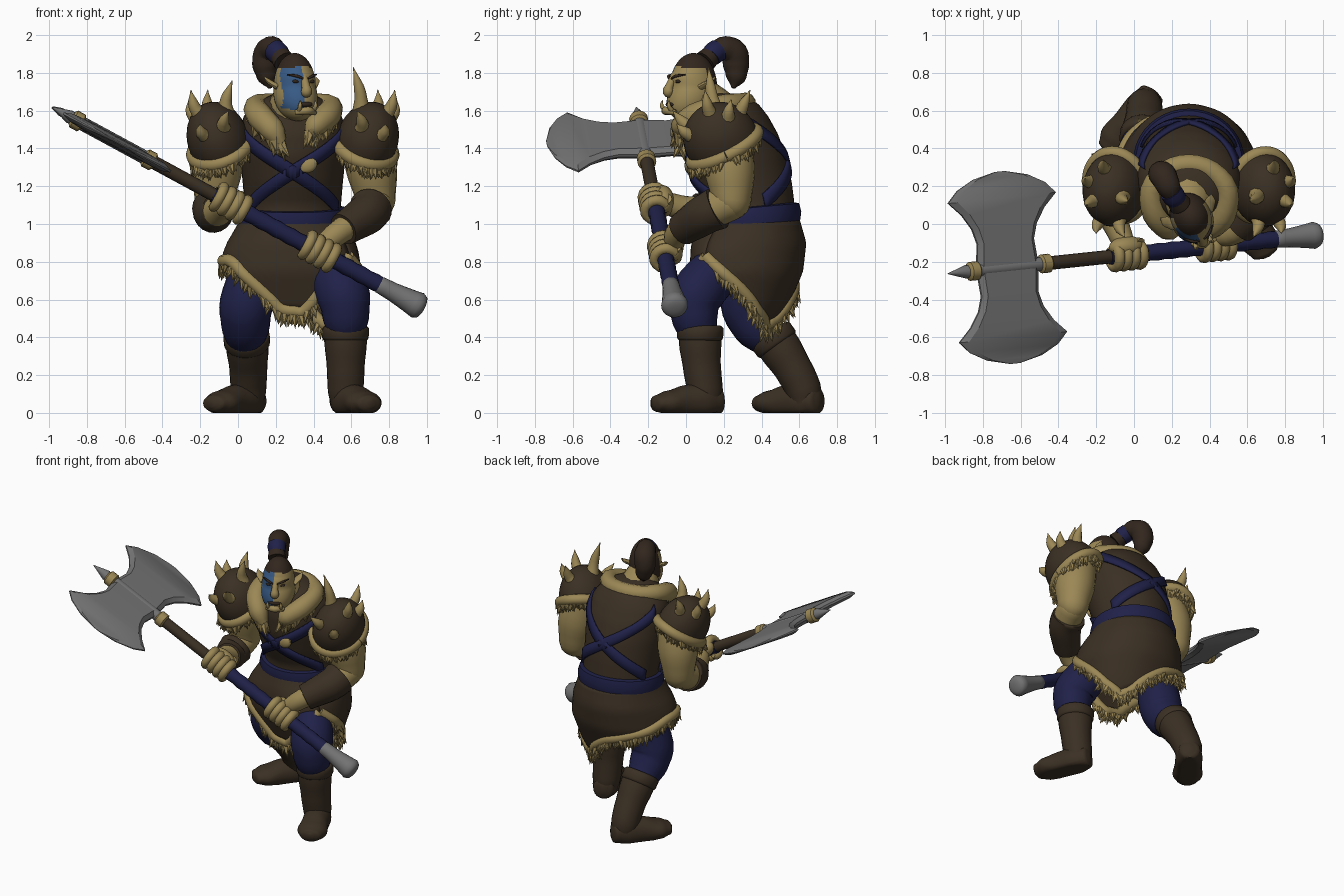
import bpy, bmesh, math, random
from mathutils import Vector as V, Matrix as M

if "Cube" in bpy.data.objects:
    bpy.data.objects.remove(bpy.data.objects["Cube"])
random.seed(4)

def material(name, c):
    m = bpy.data.materials.new(name)
    m.diffuse_color = (*c, 1)
    m.use_nodes = True
    m.node_tree.nodes["Principled BSDF"].inputs["Base Color"].default_value = m.diffuse_color
    return m
BROWN = material("dark leather", (0.043, 0.029, 0.017))
TAN = material("tan skin and fur", (0.33, 0.245, 0.092))
NAVY = material("navy cloth", (0.014, 0.015, 0.065))
GREY = material("grey steel", (0.17, 0.17, 0.173))
HAIR = material("dark hair", (0.032, 0.02, 0.013))
BLUE = material("blue face paint", (0.04, 0.105, 0.24))

def finish(name, bm, mats, rule=None, thick=0, angle=50):
    bmesh.ops.recalc_face_normals(bm, faces=bm.faces)
    for f in bm.faces:
        f.smooth = True
        if rule:
            f.material_index = rule(f.calc_center_median())
    me = bpy.data.meshes.new(name)
    bm.to_mesh(me)
    bm.free()
    me.set_sharp_from_angle(angle=math.radians(angle))
    for m in (mats if isinstance(mats, list) else [mats]):
        me.materials.append(m)
    ob = bpy.data.objects.new(name, me)
    bpy.context.collection.objects.link(ob)
    if thick:
        s = ob.modifiers.new("thickness", 'SOLIDIFY')
        s.thickness = thick
        s.offset = 0
    return ob

def smooth_path(pts, rad, sub):
    pts = [V(p) for p in pts]
    rad = [V((r, r)) if isinstance(r, (int, float)) else V(r) for r in rad]
    out = []
    for i in range(len(pts) - 1):
        a, b, c, d = (pts[max(0, min(len(pts) - 1, i + k))] for k in (-1, 0, 1, 2))
        for j in range(sub):
            t = j / sub
            p = 0.5 * (2*b + (c - a)*t + (2*a - 5*b + 4*c - d)*t*t + (3*b - a - 3*c + d)*t**3)
            out.append((p, rad[i].lerp(rad[i + 1], t*t*(3 - 2*t) if sub > 1 else t)))
    return out + [(pts[-1], rad[-1])]

def skin_rings(bm, rings, caps=True, wrap=True):
    vs = [[bm.verts.new(p) for p in r] for r in rings]
    n = len(vs[0])
    for a, b in zip(vs, vs[1:]):
        for k in range(n if wrap else n - 1):
            bm.faces.new((a[k], a[(k + 1) % n], b[(k + 1) % n], b[k]))
    if caps:
        bm.faces.new(vs[0])
        bm.faces.new(vs[-1])

def tube(bm, pts, rad, n=16, sub=4, ref=None):
    path = smooth_path(pts, rad, sub)
    t0 = path[1][0] - path[0][0]
    nor = V(ref) if ref else (V((0, 1, 0)) if abs(t0.normalized().z) > 0.7 else V((0, 0, 1)))
    rings = []
    for i, (p, r) in enumerate(path):
        t = (path[min(i + 1, len(path) - 1)][0] - path[max(i - 1, 0)][0]).normalized()
        nor = (nor - t * nor.dot(t)).normalized()
        side = t.cross(nor)
        rings.append([p + side*r.x*math.cos(a) + nor*r.y*math.sin(a)
                      for a in (2*math.pi*k/n for k in range(n))])
    skin_rings(bm, rings)

def part(name, mat, pts, rad, **kw):
    bm = bmesh.new()
    tube(bm, pts, rad, **kw)
    return finish(name, bm, mat)

def ball(bm, c, s, rot=None, seg=20):
    mat = M.Translation(c) @ (rot or M.Identity(4)) @ M.Diagonal((*s, 1))
    return bmesh.ops.create_uvsphere(bm, u_segments=seg, v_segments=seg*2//3, radius=1, matrix=mat)['verts']

def fur(name, pts, rad, droop, length=0.07, per=4):
    # thick roll with pointed tufts
    bm = bmesh.new()
    tube(bm, pts, rad, n=10, sub=3)
    for p, r in smooth_path(pts, rad, per):
        for _ in range(2):
            d = (V(droop) + V([random.uniform(-.4, .4) for _ in range(3)])).normalized()
            L = length * random.uniform(.7, 1.15)
            mat = M.Translation(p + d*(r.x*.5 + L*.4)) @ d.to_track_quat('Z', 'Y').to_matrix().to_4x4()
            bmesh.ops.create_cone(bm, segments=6, radius1=r.x*.8, radius2=0, depth=L, matrix=mat)
    return finish(name, bm, TAN)

def surf(rings, th, z, off=0):
    # point on a body of stacked ellipses (z, centre y, rx, ry)
    z0 = max(min(z, rings[-1][0]), rings[0][0])
    for a, b in zip(rings, rings[1:]):
        if a[0] <= z0 <= b[0]:
            t = (z0 - a[0]) / (b[0] - a[0])
            cy, rx, ry = (a[k] + (b[k] - a[k])*t for k in (1, 2, 3))
            break
    return V((.29 + (rx + off)*math.cos(th), cy + (ry + off)*math.sin(th), z))
R = math.radians

# torso, belt and crossed straps
TORSO = [(.98, .34, .265, .24), (1.1, .335, .255, .24), (1.22, .30, .265, .26), (1.36, .265, .28, .265),
         (1.48, .24, .285, .245), (1.57, .225, .26, .21), (1.64, .21, .2, .17), (1.69, .2, .1, .1)]
bm = bmesh.new()
skin_rings(bm, [[surf(TORSO, R(k*9), z) for k in range(40)] for z in
                [.98 + .71*i/24 for i in range(25)]])
finish("torso_jerkin", bm, BROWN)
bm = bmesh.new()
skin_rings(bm, [[surf(TORSO, R(k*9), z + .025*math.sin(R(k*9)), o) for k in range(40)]
                for z, o in ((.985, .0), (.99, .025), (1.04, .034), (1.085, .025), (1.09, 0))])
finish("belt", bm, NAVY)
for i, (a, b, za, zb) in enumerate([(195, 335, 1.5, 1.08), (345, 205, 1.5, 1.08),
                                    (160, 20, 1.55, 1.12), (20, 160, 1.55, 1.12)]):
    bm = bmesh.new()
    skin_rings(bm, [[surf(TORSO, R(a + (b - a)*t/20), za + (zb - za)*t/20 + w, .008)
                     for w in (-.04, 0, .04)] for t in range(21)], caps=False, wrap=False)
    finish("chest_strap", bm, NAVY, thick=.014)
bm = bmesh.new()
ball(bm, surf(TORSO, R(287), 1.31, .015), (.05, .02, .038), M.Rotation(R(-30), 4, 'Y'), 10)
finish("strap_clasp", bm, TAN)

# skirt with front and back flaps, bulging over the thighs, fur hem
SKIRT = [(.40, .31, .20, .13), (.55, .315, .285, .21), (.75, .325, .34, .285), (.9, .335, .315, .292), (1.03, .34, .27, .25)]
EDGE = [(-40, .83), (-12, .69), (16, .55), (40, .47), (60, .50), (82, .60), (100, .67), (128, .72), (150, .75), (180, .81), (212, .81),
        (238, .66), (258, .55), (283, .54), (300, .69), (320, .83)]
def hem(d):
    for (a, za), (b, zb) in zip(EDGE, EDGE[1:]):
        if a <= d <= b:
            return za + (zb - za)*(d - a)/(b - a)
def cloth(d, z):
    bump = .055*math.exp(-(((d + 180 + 42) % 360 - 180)/32)**2) + .045*math.exp(-((d - 200)/32)**2)
    return surf(SKIRT, R(d), z, bump*max(0, min(1, (1.0 - z)/.15)))
bm = bmesh.new()
skin_rings(bm, [[cloth(d, 1.03 + (hem(d) - 1.03)*i/12) for d in range(-40, 321, 5)]
                for i in range(13)], caps=False, wrap=False)
finish("skirt", bm, BROWN, thick=.02)
hp = [cloth(d, hem(d) - .005) for d in range(-40, 321, 8)]
fur("skirt_fur_hem", hp, [.034]*len(hp), (0, 0, -1), .085, 3)

# legs and boots
part("rear_trouser_leg", NAVY, [(.15, .36, .9), (.1, .345, .76), (.045, .325, .58), (.04, .37, .47), (.04, .46, .38)],
     [.09, .135, .142, .13, .10], n=24)
part("front_trouser_leg", NAVY, [(.42, .31, .9), (.49, .17, .76), (.555, .06, .63), (.57, .045, .52), (.57, .07, .42)],
     [.09, .135, .142, .125, .10], n=24)
def boot(name, shaft, heel, toe):
    bm = bmesh.new()
    tube(bm, shaft, [.115, .112, .1, .095, .08], n=24)
    h, t = V(heel), V(toe)
    d = (t - h).normalized()
    tube(bm, [h - d*.09, h - d*.065, h + d*.03, h.lerp(t, .55), t, t + d*.07, t + d*.095],
         [(.02, .03), (.07, .075), (.09, .1), (.09, .09), (.1, .066), (.072, .045), (.02, .02)], n=24)
    s0, s1 = V(shaft[0]), V(shaft[1])
    u = (s1 - s0).normalized()
    tube(bm, [s0 - u*.015, s0, s0 + u*.05, s0 + u*.065], [.105, .123, .122, .11], n=24, sub=2)
    for v in bm.verts:
        v.co.z = max(v.co.z, .012) - .012
    finish(name, bm, BROWN)
boot("rear_boot", [(.045, .45, .42), (.05, .50, .35), (.055, .57, .24), (.055, .62, .14), (.055, .63, .06)],
     (.055, .635, .075), (-.085, .45, .065))
boot("front_boot", [(.57, .075, .46), (.57, .075, .38), (.57, .085, .25), (.57, .1, .14), (.57, .11, .06)],
     (.575, .11, .075), (.665, -.09, .065))

# axe along a slanted line
def P(x):
    return V((x, -.06 - (.95 - x)*.105, .57 + (.95 - x)*.542))
D = (P(-1) - P(1)).normalized()
W = (V((0, 1, 0)) - D*D.y).normalized()
part("axe_shaft", BROWN, [P(.8), P(-.48)], [.036, .036], sub=1)
part("axe_grip_wrap", NAVY, [P(.76 - .89*i/24) for i in range(25)], [.042 + .004*(i % 2) for i in range(25)], sub=1)
part("axe_pommel", GREY, [P(x) for x in (.74, .75, .82, .90, .95, .975, .985)],
     [.03, .045, .05, .062, .072, .058, .02], n=20, sub=2)
for x in (-.47, -.85):
    part("axe_collar_ring", TAN, [P(x + .03), P(x + .02), P(x - .02), P(x - .03)], [.035, .05, .05, .035], sub=1)
part("axe_socket", GREY, [P(-.47), P(-.86)], [.037, .037], sub=1)
part("axe_tip_spike", GREY, [P(-.86), P(-.89), P(-.985)], [.03, .036, .002], sub=1)
half = [(0, .185, .032), (.14, .17, .03), (.22, .195, .028), (.30, .25, .026), (.37, .325, .022), (.43, .265, .016),
        (.48, .165, .01), (.51, .03, .002)]
N = D.cross(W)
bm = bmesh.new()
skin_rings(bm, [[P(-.67) + W*w + D*h*a + N*t*b for a, b in ((-1, .25), (-.85, 1), (.85, 1), (1, .25), (1, -.25), (.85, -1), (-.85, -1), (-1, -.25))]
                for w, h, t in [(-w, h, t) for w, h, t in half[:0:-1]] + half])
finish("axe_double_blade", bm, GREY, angle=25)

# arms, bracers and gripping hands
def arm(side, pts, fist_x, b0, b1):
    s, a, e, f, w = map(V, pts)
    part(side + "_upper_arm", TAN, [s, a, e, e + V((0, -.03, -.07))], [.125, .135, .105, .05], n=20)
    part(side + "_forearm", TAN, [e + (e - f)*.3, e, f, w, P(fist_x) + V((0, .05, .02))], [.05, .1, .095, .065, .05], n=20)
    part(side + "_bracer", BROWN, [e.lerp(f, b0), e.lerp(f, b0 + .05), f, f.lerp(w, b1 - .04), f.lerp(w, b1)],
         [.09, .115, .107, .09, .07], n=20)
    bm = bmesh.new()
    c = P(fist_x)
    rot = M((D, N, W)).transposed().to_4x4()
    ball(bm, c + V((0, .045, .025)), (.10, .065, .055), rot)
    up, fr = N if N.z > 0 else -N, -W
    for k in range(4):
        o = c + D*(k - 1.5)*.048
        tube(bm, [o + (up*math.sin(R(q)) + fr*math.cos(R(q)))*.06 for q in (150, 110, 70, 30, -15, -60, -100, -130)],
             [.026, .03, .029, .028, .027, .026, .024, .014], n=10, sub=2, ref=D)
    tube(bm, [c + up*.06 - fr*.05 - D*.06, c - fr*.06 - D*.02 - up*.03, c - up*.06], [.035, .03, .018], n=10)
    finish(side + "_hand", bm, TAN)
arm("left", [(.65, .2, 1.5), (.705, .23, 1.3), (.73, .24, 1.12), (.68, .1, 1.05), (.54, -.04, .96)], .43, .5, .85)
arm("right", [(-.07, .22, 1.5), (-.11, .25, 1.3), (-.125, .26, 1.12), (-.13, .11, 1.06), (-.08, -.04, 1.09)], -.04, .6, .5)

# shoulder guards with fur rims and spikes
TIPS = [(.61, .12, 1.83), (.83, .10, 1.71), (.84, .24, 1.66), (.63, -.07, 1.60), (.78, -.05, 1.53), (.74, .34, 1.71)]
for side, sg, c in (("left", 1, V((.685, .185, 1.445))), ("right", -1, V((-.105, .185, 1.445)))):
    ax = V((sg*.3, -.42, .83)).normalized()
    q = V((0, 0, 1)).rotation_difference(ax).to_matrix().to_4x4()
    bm = bmesh.new()
    ball(bm, (0, 0, 0), (.155, .19, .2), seg=32)
    bmesh.ops.delete(bm, geom=[v for v in bm.verts if v.co.z < -.06], context='VERTS')
    bm.transform(M.Translation(c) @ q)
    finish(side + "_shoulder_guard", bm, BROWN, thick=.015)
    rim = [c + (q @ V((.155*math.cos(R(a)), .19*math.sin(R(a)), -.045))) for a in range(0, 361, 15)]
    fur(side + "_shoulder_fur", rim, [.036]*len(rim), (0, 0, -1), .07)
    bm = bmesh.new()
    for t in TIPS:
        tip = V((t[0] if sg > 0 else .58 - t[0], t[1], t[2] - (.07 if sg < 0 and t[2] > 1.8 else 0)))
        d = (tip - c - V((0, 0, .06))).normalized()
        b = c + d*.145
        tube(bm, [b, b.lerp(tip, .5) + V((sg*.015, -.005, -.01)), tip], [.05, .031, .002], n=10)
    finish(side + "_shoulder_spikes", bm, TAN)

# fur collar and neck
fur("fur_collar", [(.225, -.03, 1.43), (.18, -.02, 1.50), (.115, .05, 1.57), (.095, .18, 1.62), (.17, .28, 1.635), (.29, .315, 1.64),
                   (.41, .28, 1.635), (.49, .18, 1.62), (.47, .05, 1.57), (.41, -.02, 1.52), (.375, -.035, 1.48)],
    [.035, .066, .07, .062, .056, .056, .056, .062, .07, .062, .03], (0, -.1, -1), .09, 5)
part("neck", TAN, [(.285, .18, 1.56), (.29, .12, 1.62), (.3, .06, 1.72)], [.15, .13, .09])

# head, turned to its left; hair and paint by face position
H = M.Translation((.30, .04, 1.725)) @ M.Rotation(R(25), 4, 'Z')
bm = bmesh.new()
for v in ball(bm, (0, 0, 0), (.108, .128, .18), seg=64):
    x, y, z = v.co
    low = max(0, -z) / .18
    v.co.x = x * (1 + .35*low*(1 - low*.4))
    v.co.y = y*(1 + .25*low) - .045*low
    if y < 0 and .03 < z < .07:
        v.co.y -= .012 * (1 - abs(x)/.11)
def paint(p):
    if p.z > .10 + .35*max(0, -p.y - .07) or (p.y > .035 and p.z > -.06):
        return 1
    if -.1 < p.x < -.008 and p.y < -.02 and p.z > -.12 - p.x*.3 - .02:
        return 2
    return 0
finish("head", bm, [TAN, HAIR, BLUE], paint).matrix_world = H
bm = bmesh.new()
tube(bm, [(0, -.115, .055), (0, -.138, .01), (0, -.148, -.025), (0, -.12, -.045)], [.018, .022, .03, .015], n=12)
tube(bm, [(-.055, -.13, -.135), (0, -.163, -.125), (.055, -.13, -.135)], [.015, .022, .015], n=10)
for s in (-1, 1):
    tube(bm, [(s*.095, -.0, .0), (s*.13, .03, .025), (s*.15, .06, .055)], [(.035, .018), (.028, .014), .003], n=10)
    tube(bm, [(s*.04, -.145, -.125), (s*.045, -.165, -.10), (s*.043, -.162, -.07)], [.014, .011, .002], n=8)
finish("nose_ears_tusks", bm, TAN).matrix_world = H
bm = bmesh.new()
ball(bm, (0, -.135, -.092), (.042, .02, .016))
for s in (-1, 1):
    ball(bm, (s*.045, -.112, .03), (.02, .012, .01), seg=12)
    tube(bm, [(s*.014, -.136, .045), (s*.045, -.126, .058), (s*.085, -.088, .066)], [.005, .008, .004], n=8)
finish("eyes_brows_mouth", bm, HAIR).matrix_world = H

# topknot and tie
part("topknot", HAIR, [(.245, .10, 1.86), (.205, .155, 1.91), (.18, .205, 1.93), (.155, .255, 1.905), (.145, .265, 1.845), (.155, .265, 1.78), (.17, .25, 1.72)],
     [.06, .05, .065, .072, .07, .055, .01])
part("topknot_tie", NAVY, [(.225, .13, 1.885), (.21, .148, 1.905), (.195, .17, 1.92)], [.056, .06, .06])
